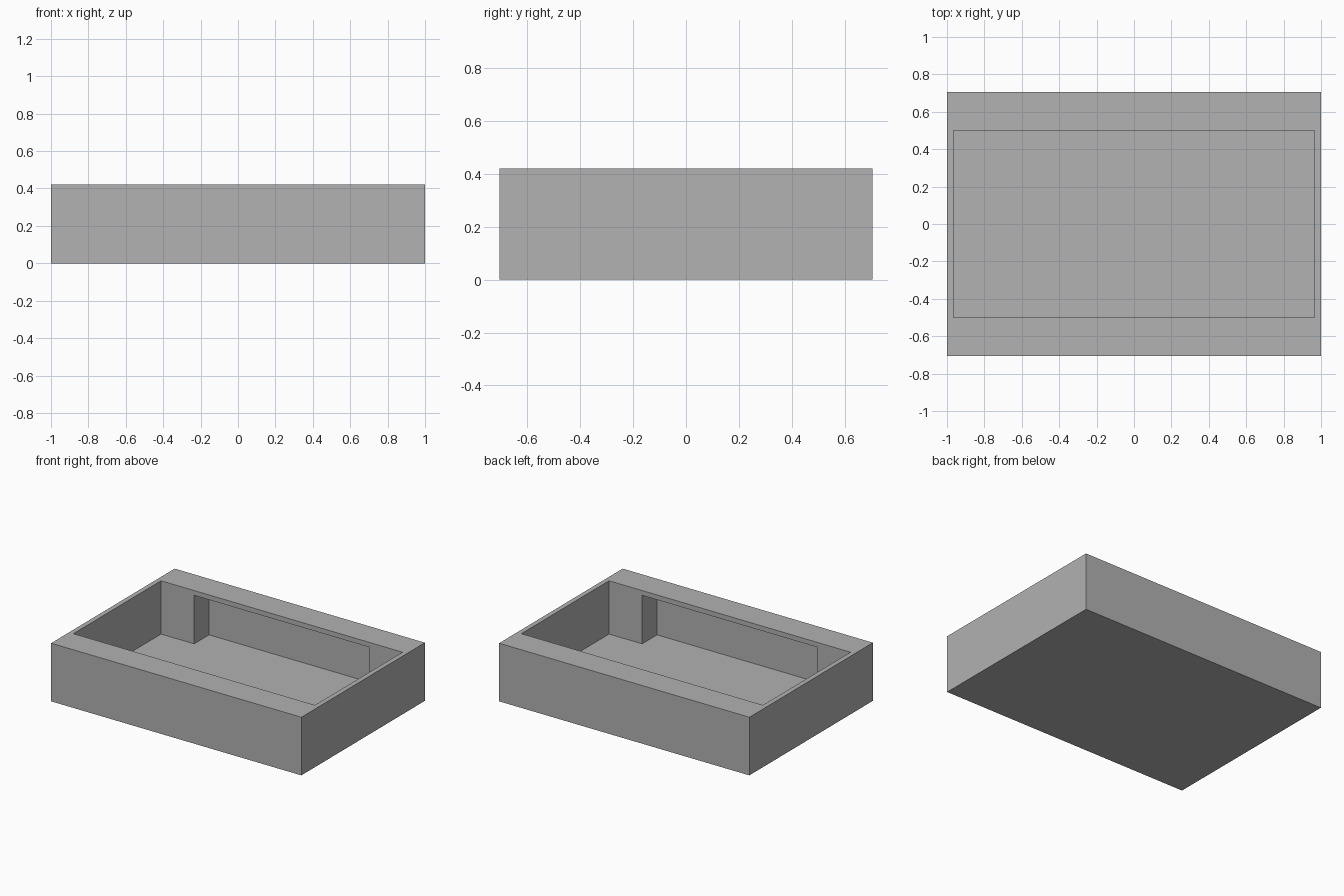
import bpy
import bmesh
from mathutils import Matrix, Vector

cube = bpy.data.objects.get("Cube")
if cube:
    bpy.data.objects.remove(cube, do_unlink=True)

LENGTH, DEPTH, HEIGHT = 2.0, 1.41, 0.42
WALL = 0.035

# Single plain grey
grey = bpy.data.materials.new("plain grey")
grey.use_nodes = True
colour = (0.445, 0.445, 0.445, 1)
grey.diffuse_color = colour
grey.node_tree.nodes["Principled BSDF"].inputs["Base Color"].default_value = colour


def box(name, size_x, size_y, bottom, top):
    """Box centred on the z axis between two heights."""
    bm = bmesh.new()
    scale = Matrix.Diagonal((size_x, size_y, top - bottom, 1))
    lift = Matrix.Translation(Vector((0, 0, (bottom + top) / 2)))
    bmesh.ops.create_cube(bm, size=1, matrix=lift @ scale)
    mesh = bpy.data.meshes.new(name)
    bm.to_mesh(mesh)
    bm.free()
    mesh.materials.append(grey)
    obj = bpy.data.objects.new(name, mesh)
    bpy.context.collection.objects.link(obj)
    return obj


# Outer block
tray = box("tray", LENGTH, DEPTH, 0, HEIGHT)

# Open well, and a covered slot that runs into the front and back walls
cutters = [
    box("well_cutter", LENGTH - 2 * WALL, 1.0, WALL, HEIGHT + 0.2),
    box("side_recess_cutter", 1.4, DEPTH - 2 * WALL, WALL, HEIGHT - WALL),
]
for cutter in cutters:
    cutter.hide_render = True
    cut = tray.modifiers.new(cutter.name, "BOOLEAN")
    cut.operation = "DIFFERENCE"
    cut.solver = "EXACT"
    cut.object = cutter

# Bake the cuts and drop the cutters
bpy.context.view_layer.update()
depsgraph = bpy.context.evaluated_depsgraph_get()
baked = bpy.data.meshes.new_from_object(tray.evaluated_get(depsgraph))
tray.modifiers.clear()
tray.data = baked
for cutter in cutters:
    bpy.data.objects.remove(cutter, do_unlink=True)
